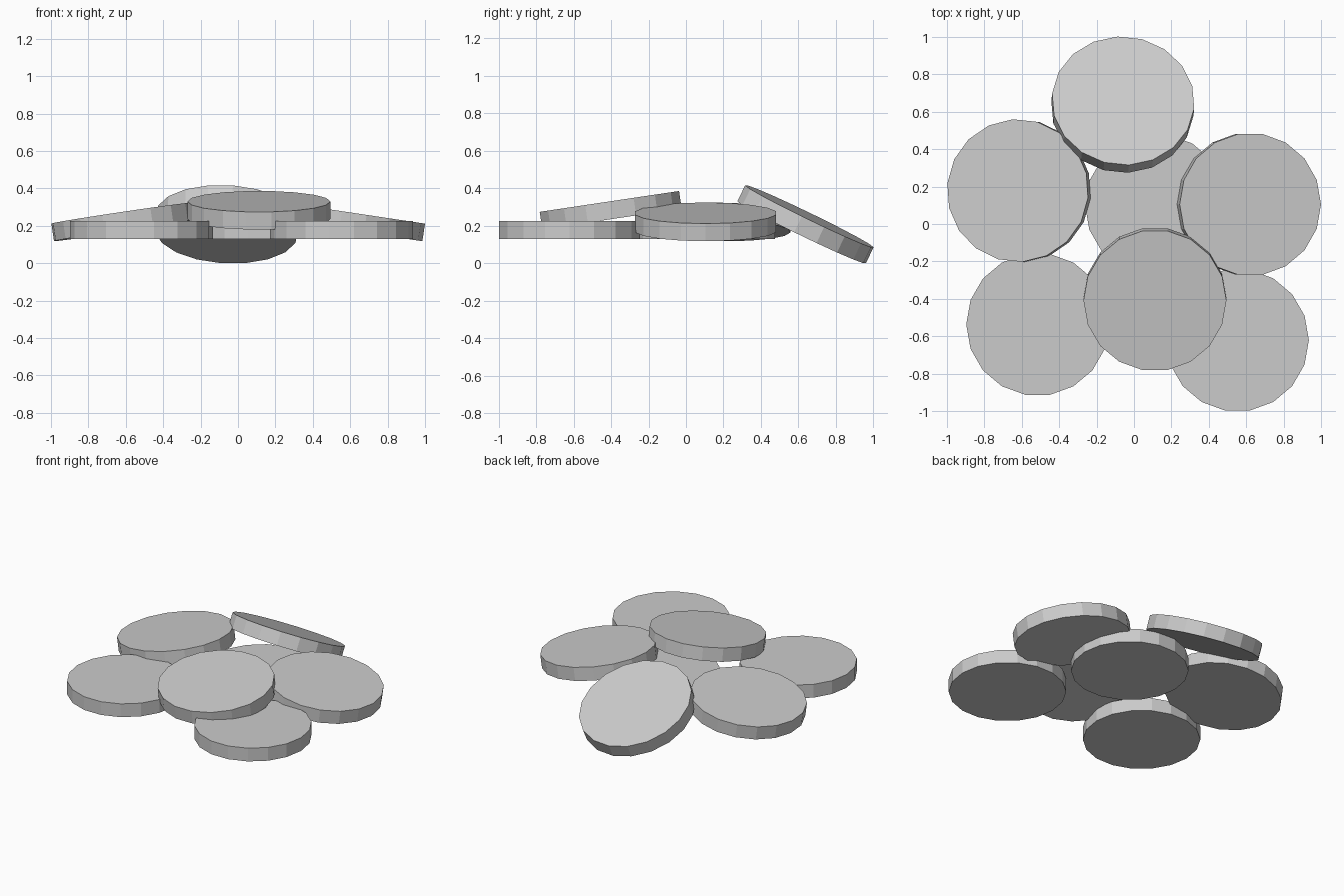
import bpy
from math import radians

if "Cube" in bpy.data.objects:
    bpy.data.objects.remove(bpy.data.objects["Cube"])

RADIUS, THICK, SIDES = 0.382, 0.095, 18


def disc(name, location, tilt_x=0, tilt_y=0, turn=0):
    """One flat 18-sided disc, tilted and then turned about z (degrees)."""
    bpy.ops.mesh.primitive_cylinder_add(
        vertices=SIDES, radius=RADIUS, depth=THICK, location=location,
        rotation=(radians(tilt_x), radians(tilt_y), radians(turn)))
    obj = bpy.context.object
    obj.name = name
    # vertices start on +y; turn them so that one lies on +x
    for v in obj.data.vertices:
        v.co.x, v.co.y = v.co.y, -v.co.x
    return obj


# Bottom layer lying flat
disc("flat_disc_front_left", (-0.515, -0.537, 0.178))
disc("flat_disc_front_right", (0.553, -0.621, 0.178))
disc("flat_disc_centre", (0.12, 0.10, 0.178))

# Discs leaning on the centre one
disc("leaning_disc_left", (-0.615, 0.178, 0.221), tilt_y=-8.5, turn=-6)
disc("leaning_disc_right", (0.615, 0.105, 0.221), tilt_y=8.5)
disc("leaning_disc_front", (0.112, -0.402, 0.283), tilt_x=8.5)

# Steep disc at the back
disc("steep_disc_back", (-0.06, 0.638, 0.208), tilt_x=-26, turn=-6)
